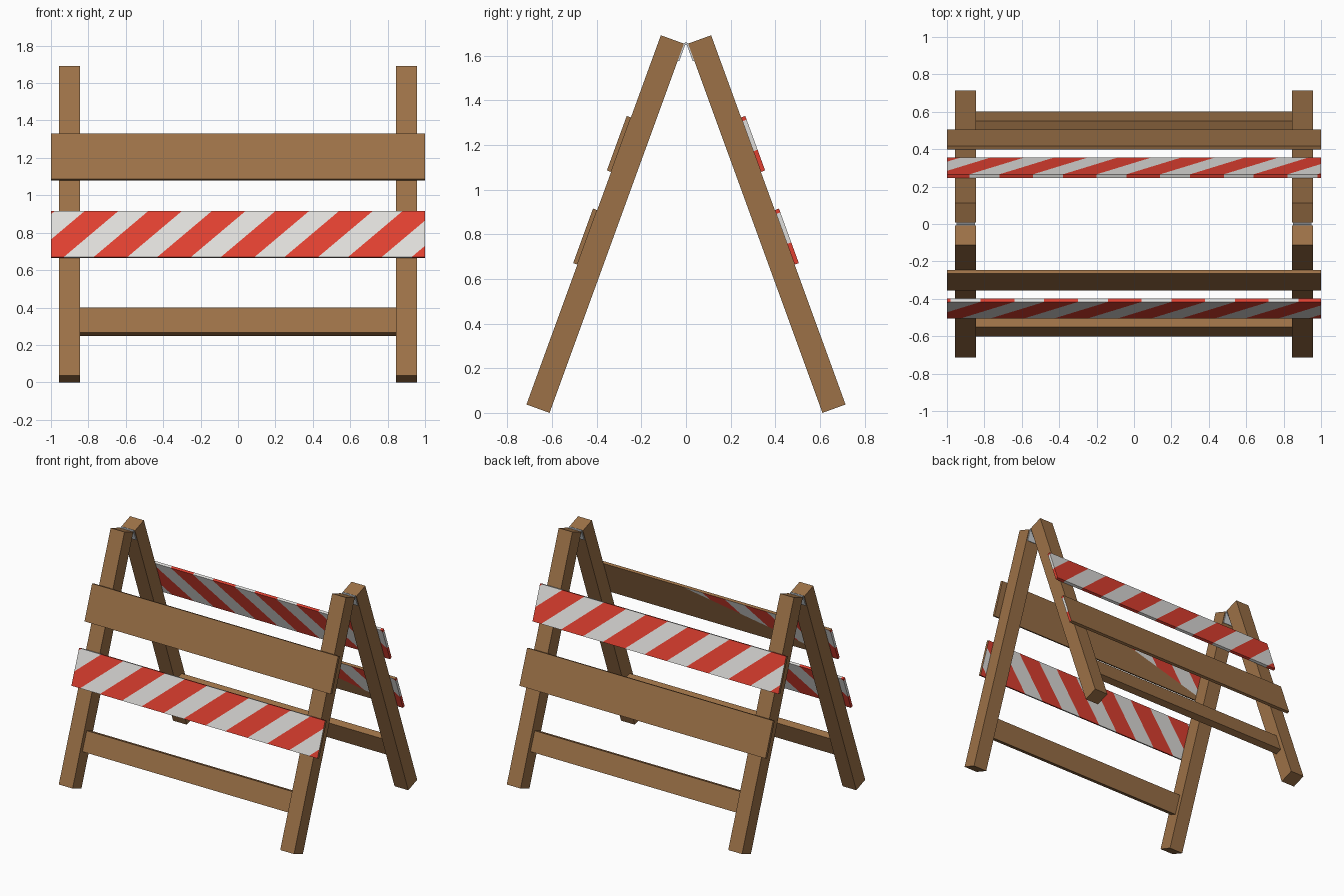
import bpy, bmesh, math
from mathutils import Matrix, Vector

if "Cube" in bpy.data.objects:
    bpy.data.objects.remove(bpy.data.objects["Cube"])

A = math.radians(20)
S, C = math.sin(A), math.cos(A)
# Frame of one leaning side: local x = width, y = depth inward, z = up along the leg
LEAN = Matrix(((1, 0, 0, 0), (0, C, S, -0.715), (0, -S, C, 0.0376), (0, 0, 0, 1)))
SIDES = {"front": LEAN, "back": Matrix.Rotation(math.pi, 4, 'Z') @ LEAN}


def material(name, rgb):
    m = bpy.data.materials.new(name)
    m.diffuse_color = (*rgb, 1)
    m.use_nodes = True
    m.node_tree.nodes["Principled BSDF"].inputs["Base Color"].default_value = m.diffuse_color
    return m


WOOD = material("brown wood", (0.332, 0.165, 0.063))
WHITE = material("white paint", (0.74, 0.73, 0.71))
RED = material("red paint", (0.745, 0.051, 0.030))
METAL = material("hinge metal", (0.62, 0.65, 0.68))


def box_mesh(x, y, z):
    bm = bmesh.new()
    bmesh.ops.create_cube(bm, size=1)
    for v in bm.verts:
        v.co = Vector([(a + b) / 2 + c * (b - a) for (a, b), c in zip((x, y, z), v.co)])
    return bm


def finish(bm, name, mats, matrix):
    me = bpy.data.meshes.new(name)
    bm.to_mesh(me)
    bm.free()
    for m in mats:
        me.materials.append(m)
    ob = bpy.data.objects.new(name, me)
    ob.matrix_world = matrix
    bpy.context.collection.objects.link(ob)
    return ob


PERIOD, RED_W, SLANT, START = 0.34, 0.18, 0.29, -0.82


def cut(bm, co, no):
    bmesh.ops.bisect_plane(bm, geom=bm.verts[:] + bm.edges[:] + bm.faces[:],
                           plane_co=co, plane_no=no)


def board(name, t0, t1, striped, matrix):
    """Board cut along slanted stripe planes, coloured by face position."""
    h = t1 - t0
    bm = box_mesh((-1, 1), (-0.02, 0), (t0, t1))
    for k in range(-1, 8):
        for e in (0, RED_W):
            cut(bm, (START + k * PERIOD + e, 0, t1), Vector((1, 0, -SLANT / h)).normalized())
    diag = Vector((h, 0, -1.2)).normalized()
    corner = Vector((0.2, 0, t1))
    if not striped:
        cut(bm, corner, diag)
    bm.normal_update()
    for f in bm.faces:
        c = f.calc_center_median()
        painted = f.normal.x < 0.9
        if not striped:   # plain board: painted left end and half of the inner face
            inner = f.normal.y > 0.9 and (c - corner).dot(diag) < 0
            painted = inner or f.normal.x < -0.9
        u = c.x + SLANT * (t1 - c.z) / h
        red = (u - START) % PERIOD < RED_W
        f.material_index = (2 if red else 1) if painted else 0
    finish(bm, name, [WOOD, WHITE, RED], matrix)


for side, M in SIDES.items():
    # Legs and hinge leaves
    for label, x in (("left", -0.9), ("right", 0.9)):
        finish(box_mesh((x - 0.056, x + 0.056), (0, 0.11), (0, 1.761)),
               f"{side}_{label}_leg", [WOOD], M)
        finish(box_mesh((x - 0.05, x + 0.05), (0.11, 0.117), (1.68, 1.765)),
               f"{side}_{label}_hinge_leaf", [METAL], M)
    # Low cross rail between the legs
    finish(box_mesh((-0.844, 0.844), (0.03, 0.08), (0.253, 0.397)), f"{side}_rail", [WOOD], M)
    # Upper and lower boards
    board(f"{side}_upper_board", 1.109, 1.369, side == "back", M)
    board(f"{side}_lower_board", 0.667, 0.927, side == "front", M)

# Hinge pins
for label, x in (("left", -0.9), ("right", 0.9)):
    bm = bmesh.new()
    bmesh.ops.create_cone(bm, cap_ends=True, segments=8, radius1=0.007, radius2=0.007, depth=0.1)
    finish(bm, f"{label}_hinge_pin", [METAL],
           Matrix.Translation((x, 0, 1.655)) @ Matrix.Rotation(math.pi / 2, 4, 'Y'))
